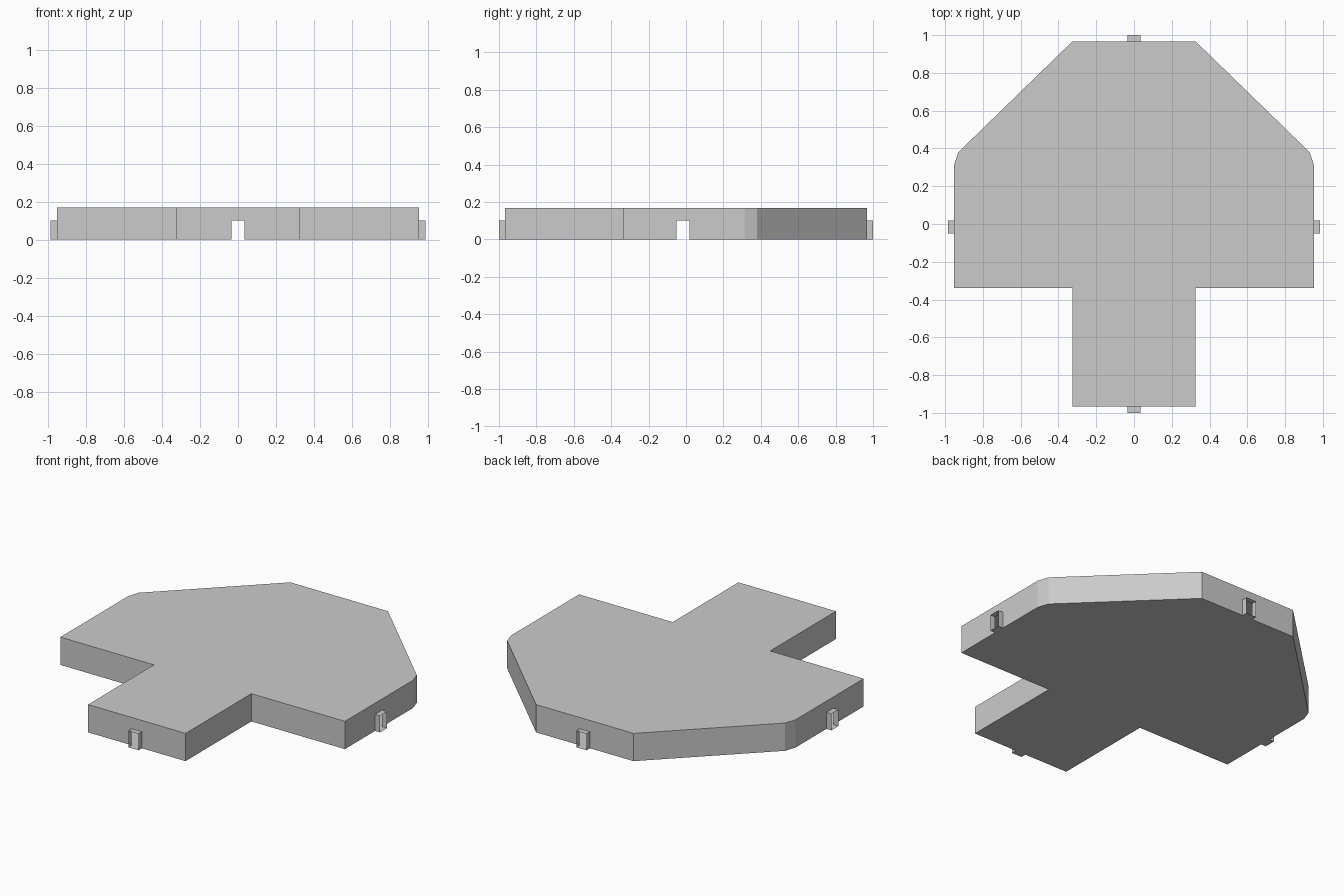
import bpy, bmesh
from mathutils import Vector

if "Cube" in bpy.data.objects:
    bpy.data.objects.remove(bpy.data.objects["Cube"])

H, DOOR_H, DOOR_W, REACH = 0.168, 0.10, 0.034, 0.033

# Right half of the floor plan, front to back, mirrored to the left
half = [(0.326, -0.967), (0.326, -0.338), (0.952, -0.338), (0.952, 0.313),
        (0.93, 0.38), (0.326, 0.967)]
plan = half + [(-x, y) for x, y in reversed(half)]
# Doorway centre for each wall that has one (wall index -> point)
doors = {2: (0.952, -0.016), 5: (0, 0.967), 8: (-0.952, -0.016), 11: (0, -0.967)}


def make_object(name, faces):
    bm = bmesh.new()
    for pts in faces:
        bm.faces.new([bm.verts.new(p) for p in pts])
    bmesh.ops.remove_doubles(bm, verts=bm.verts, dist=1e-5)
    mesh = bpy.data.meshes.new(name)
    bm.to_mesh(mesh)
    bm.free()
    obj = bpy.data.objects.new(name, mesh)
    bpy.context.collection.objects.link(obj)


up, lintel = Vector((0, 0, H)), Vector((0, 0, DOOR_H))

# Hollow room shell: floor, ceiling and walls with open doorways
shell = [[(x, y, 0) for x, y in reversed(plan)], [(x, y, H) for x, y in plan]]
for i, p in enumerate(plan):
    a = Vector((*p, 0))
    b = Vector((*plan[(i + 1) % len(plan)], 0))
    if i not in doors:
        shell.append([a, b, b + up, a + up])
        continue
    along = (b - a).normalized()
    out = Vector((along.y, -along.x, 0)) * REACH
    c = Vector((*doors[i], 0))
    d, e = c - along * DOOR_W, c + along * DOOR_W
    shell += [[a, d, d + lintel, d + up, a + up],
              [d + lintel, e + lintel, e + up, d + up],
              [e, b, b + up, e + up, e + lintel]]
    # Short open-ended passage outside the doorway
    ring = [d, d + lintel, e + lintel, e]
    passage = []
    for k in range(4):
        s, t = ring[k], ring[(k + 1) % 4]
        passage.append([s, t, t + out, s + out])
    make_object(f"door_passage_{i}", passage)

make_object("room_shell", shell)
